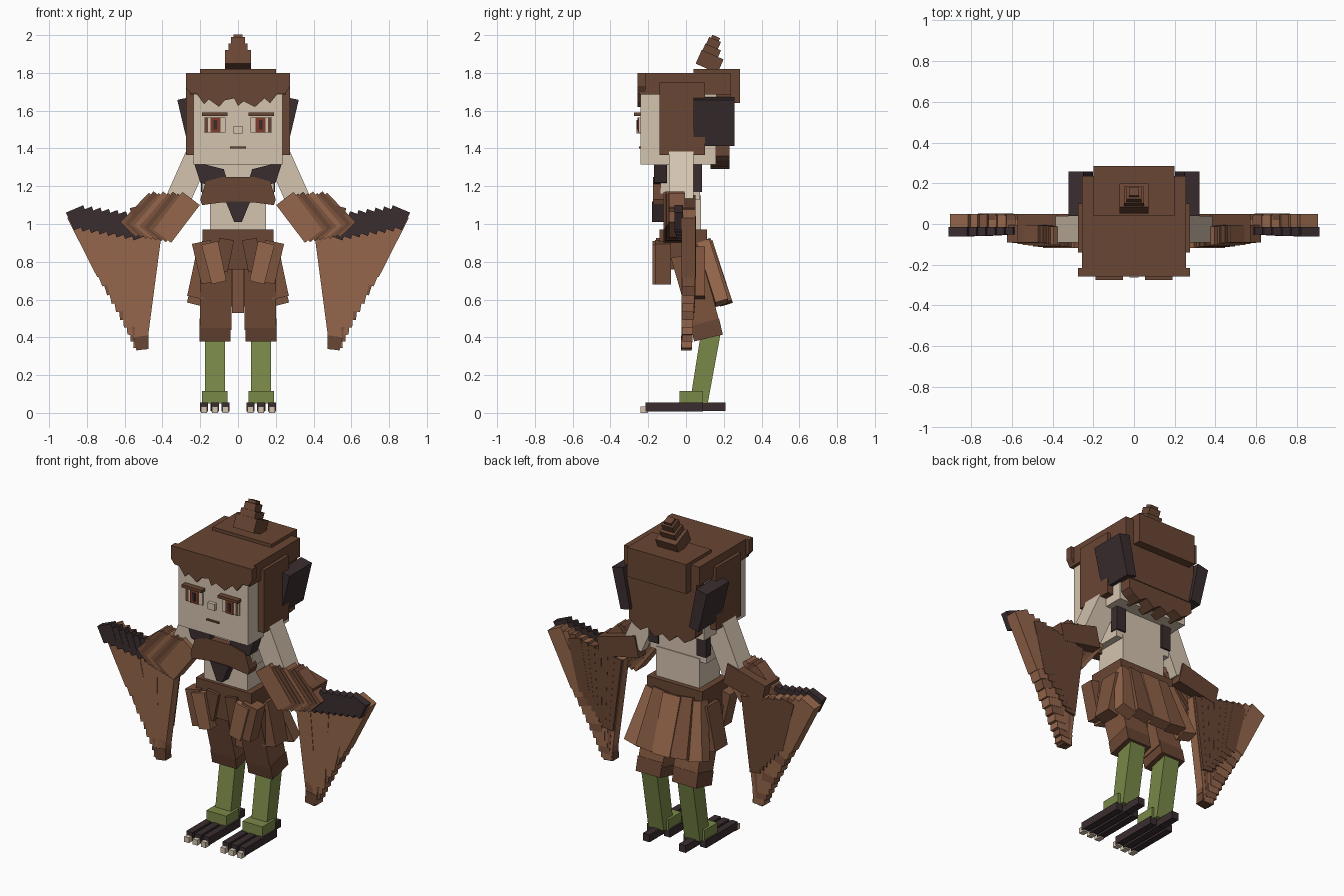
import bpy, bmesh, math
from mathutils import Euler, Vector

if "Cube" in bpy.data.objects:
    bpy.data.objects.remove(bpy.data.objects["Cube"])


def mat(name, r, g, b):
    m = bpy.data.materials.new(name)
    m.diffuse_color = (r, g, b, 1)
    m.use_nodes = True
    m.node_tree.nodes["Principled BSDF"].inputs["Base Color"].default_value = m.diffuse_color
    return m


SKIN = mat("skin", .66, .55, .43)
HAIR = mat("dark brown", .141, .061, .034)
MID = mat("mid brown", .205, .088, .048)
LIGHT = mat("light brown", .30, .133, .07)
DARK = mat("near black", .042, .026, .028)
GREEN = mat("leg green", .195, .25, .065)
IRIS = mat("iris red brown", .22, .045, .025)


def finish(name, bm, m):
    bmesh.ops.recalc_face_normals(bm, faces=bm.faces)
    me = bpy.data.meshes.new(name)
    bm.to_mesh(me)
    bm.free()
    me.materials.append(m)
    ob = bpy.data.objects.new(name, me)
    bpy.context.collection.objects.link(ob)
    return ob


def box(name, x, y, z, m):
    """Axis aligned box from three ranges."""
    bm = bmesh.new()
    bmesh.ops.create_cube(bm, size=1)
    for v in bm.verts:
        v.co = Vector([(r[0] + r[1]) / 2 + c * (r[1] - r[0]) for r, c in zip((x, y, z), v.co)])
    return finish(name, bm, m)


def tilted(name, c, size, rot, m):
    """Box with centre, size and rotation in degrees."""
    ob = box(name, *[(-s / 2, s / 2) for s in size], m)
    ob.data.transform(Euler([math.radians(a) for a in rot]).to_matrix().to_4x4())
    ob.location = c
    return ob


def prism(name, pts, ax, a, b, m):
    """Outline extruded along y (ax=1, points are x,z) or x (ax=0, points are y,z)."""
    bm = bmesh.new()
    put = (lambda p, d: (p[0], d, p[1])) if ax else (lambda p, d: (d, p[0], p[1]))
    f, k = [[bm.verts.new(put(p, d)) for p in pts] for d in (a, b)]
    bm.faces.new(f)
    bm.faces.new(k)
    n = len(pts)
    for i in range(n):
        j = (i + 1) % n
        bm.faces.new((f[i], f[j], k[j], k[i]))
    return finish(name, bm, m)


def plank(name, p, q, w0, w1, a, b, m, s=1):
    """Tapered plank from p to q in the x,z plane, mirrored by s."""
    p, q = Vector(p), Vector(q)
    d = (q - p).normalized()
    n = Vector((-d.y, d.x))
    pts = [p + n * w0 / 2, q + n * w1 / 2, q - n * w1 / 2, p - n * w0 / 2]
    return prism(name, [(s * v.x, v.y) for v in pts], 1, a, b, m)


def span(s, a, b):
    return (a, b) if s > 0 else (-b, -a)


# head and hair
box("head", (-.235, .235), (-.24, .16), (1.315, 1.75), SKIN)
box("hair_cap", (-.255, .255), (-.245, .235), (1.685, 1.80), HAIR)
box("hair_back", (-.235, .235), (.10, .235), (1.42, 1.72), HAIR)
box("hair_crown", (-.2, .2), (.04, .285), (1.64, 1.82), HAIR)
nape = [(-.225, 1.45), (-.225, 1.36)]
nape += [(-.2 + .05 * i, 1.335 - .03 * (i % 2) - .015 * (2 < i < 6)) for i in range(9)]
nape += [(.225, 1.36), (.225, 1.45)]
prism("hair_nape", nape, 1, .13, .23, HAIR)
fringe = [(-.275, 1.80), (-.275, 1.72), (-.25, 1.69), (-.22, 1.69), (-.18, 1.635), (-.155, 1.66),
          (-.10, 1.62), (-.07, 1.655), (-.02, 1.665), (0, 1.625), (.03, 1.65), (.09, 1.62),
          (.14, 1.665), (.17, 1.64), (.21, 1.69), (.25, 1.69), (.275, 1.73), (.275, 1.80)]
prism("fringe", fringe, 1, -.257, -.215, HAIR)
for y, z, w, h in [(.125, 1.86, .14, .08), (.13, 1.905, .10, .07), (.14, 1.945, .075, .07),
                   (.15, 1.97, .05, .05)]:
    tilted("topknot", (0, y, z), (w, w * .9, h), (-24, 0, 0), HAIR)

# face middle
box("nose", (-.023, .023), (-.262, -.24), (1.48, 1.52), SKIN)
box("mouth", (-.042, .042), (-.248, -.24), (1.40, 1.41), HAIR)

# torso and clothing
box("chest", (-.19, .19), (-.135, .075), (1.13, 1.32), SKIN)
box("waist", (-.148, .148), (-.12, .08), (.94, 1.15), SKIN)
prism("chest_band", [(-.2, 1.13), (-.17, 1.225), (-.08, 1.25), (.08, 1.25), (.17, 1.225),
                     (.2, 1.13), (.19, 1.10), (.08, 1.115), (-.08, 1.115), (-.19, 1.10)],
      1, -.175, -.10, HAIR)
prism("band_point", [(-.065, 1.12), (.065, 1.12), (.02, 1.01), (-.02, 1.01)], 1, -.18, -.11, DARK)
box("hips", (-.188, .188), (-.14, .11), (.76, .97), HAIR)
box("centre_tail", (-.032, .032), (.02, .08), (.53, .80), MID)
tilted("back_plume", (0, .165, .74), (.12, .06, .35), (18, 0, 0), LIGHT)

for s in (1, -1):
    # hair sides and head wings
    box("hair_side", span(s, .225, .275), (-.14, .10), (1.365, 1.75), HAIR)
    plank("head_wing", (.285, 1.665), (.232, 1.42), .075, .065, .04, .257, DARK, s)

    # eyes and brows
    box("eye", span(s, .065, .18), (-.249, -.24), (1.485, 1.565), SKIN)
    box("eye_corner", span(s, .16, .175), (-.252, -.244), (1.485, 1.565), HAIR)
    box("iris", span(s, .093, .145), (-.256, -.248), (1.485, 1.565), IRIS)
    box("pupil", span(s, .11, .13), (-.262, -.254), (1.50, 1.55), DARK)
    box("brow", span(s, .055, .19), (-.275, -.24), (1.573, 1.59), HAIR)

    # shoulder straps
    prism("strap_front", [(s * x, z) for x, z in [(.235, 1.33), (.075, 1.29), (.06, 1.24),
                                                  (.14, 1.20), (.2, 1.22)]], 1, -.17, -.10, DARK)
    box("strap_back", span(s, .13, .195), (.035, .085), (1.17, 1.33), DARK)

    # arm
    plank("upper_arm", (.215, 1.36), (.335, 1.09), .13, .13, -.09, .04, SKIN, s)
    plank("forearm", (.30, 1.09), (.56, 1.03), .13, .11, -.09, .05, HAIR, s)

    # sleeve feathers
    for i in range(8):
        dx = i * .026
        m = (LIGHT, MID, HAIR, MID)[i % 4]
        plank("sleeve_feather", (.248 + dx, 1.135 - .01 * (i % 2)), (.40 + dx, .935 + .005 * i),
              .115, .115, -.118 + .004 * i, -.02 + .002 * i, m, s)

    # wing feathers, fanning from the outer edge inwards
    n = 10
    for i in range(n):
        t = i / (n - 1)
        top = (.86 - .41 * t, 1.055 - .07 * t)
        low = (.70 - .25 * t + .07 * t * t, .74 - .49 * t + .09 * t * t)
        m = LIGHT if i % 3 != 2 else MID
        plank("wing_feather", top, low, .10, .10 - .03 * t,
              -.024 + .003 * (i % 3), .05 - .002 * i, m, s)
        # darker covering feathers on the rear
        if 2 < i:
            mid = (low[0] * .7 + top[0] * .3, low[1] * .7 + top[1] * .3)
            plank("rear_feather", top, mid, .09, .07, .02, .055 - .001 * i, HAIR, s)
    for i in range(4):
        z = .335 + .055 * i
        plank("wing_tip", (.515 + .004 * i, z + .07), (.505 + .006 * i, z),
              .08 + .012 * i, .065 + .012 * i, -.026 + .002 * i, .03, HAIR if i % 2 == 0 else MID, s)
    for i in range(8):
        x = .865 - .045 * i
        plank("wing_cover", (x, 1.08 - .006 * i), (x - .04, .985 - .008 * i),
              .10, .09, -.062 + .002 * i, -.015, DARK, s)

    # skirt plumes
    plank("front_plume_outer", (.195, .905), (.15, .69), .10, .09, -.165, -.08, MID, s)
    plank("front_plume", (.15, .90), (.10, .69), .09, .08, -.178, -.12, LIGHT, s)
    plank("front_plume_inner", (.06, .92), (.09, .75), .08, .07, -.16, -.12, HAIR, s)
    plank("side_plume", (.165, .87), (.225, .61), .10, .09, -.02, .10, MID, s)
    tilted("back_plume", (s * .10, .155, .745), (.11, .065, .35), (19, -7 * s, 0), MID)
    tilted("back_plume", (s * .18, .14, .74), (.10, .07, .34), (17, -14 * s, 0), LIGHT)

    # breeches, cuff and shin
    x = span(s, .035, .2)
    prism("breeches", [(-.08, .82), (.08, .85), (.18, .47), (.03, .44)], 0, *x, MID)
    prism("cuff", [(.025, .46), (.175, .50), (.195, .415), (.043, .378)], 0,
          *span(s, .04, .205), HAIR)
    prism("shin", [(.08, .43), (.185, .43), (.115, .05), (.02, .05)], 0, *span(s, .07, .175), GREEN)

    # foot
    box("ankle", span(s, .055, .19), (-.035, .09), (.05, .115), GREEN)
    box("heel_toe", span(s, .1, .145), (.02, .21), (.01, .055), DARK)
    for c in (.066, .1225, .179):
        box("toe", span(s, c - .021, c + .021), (-.215, .09), (.008, .055), DARK)
        box("claw", span(s, c - .016, c + .016), (-.242, -.2), (0, .033), SKIN)
